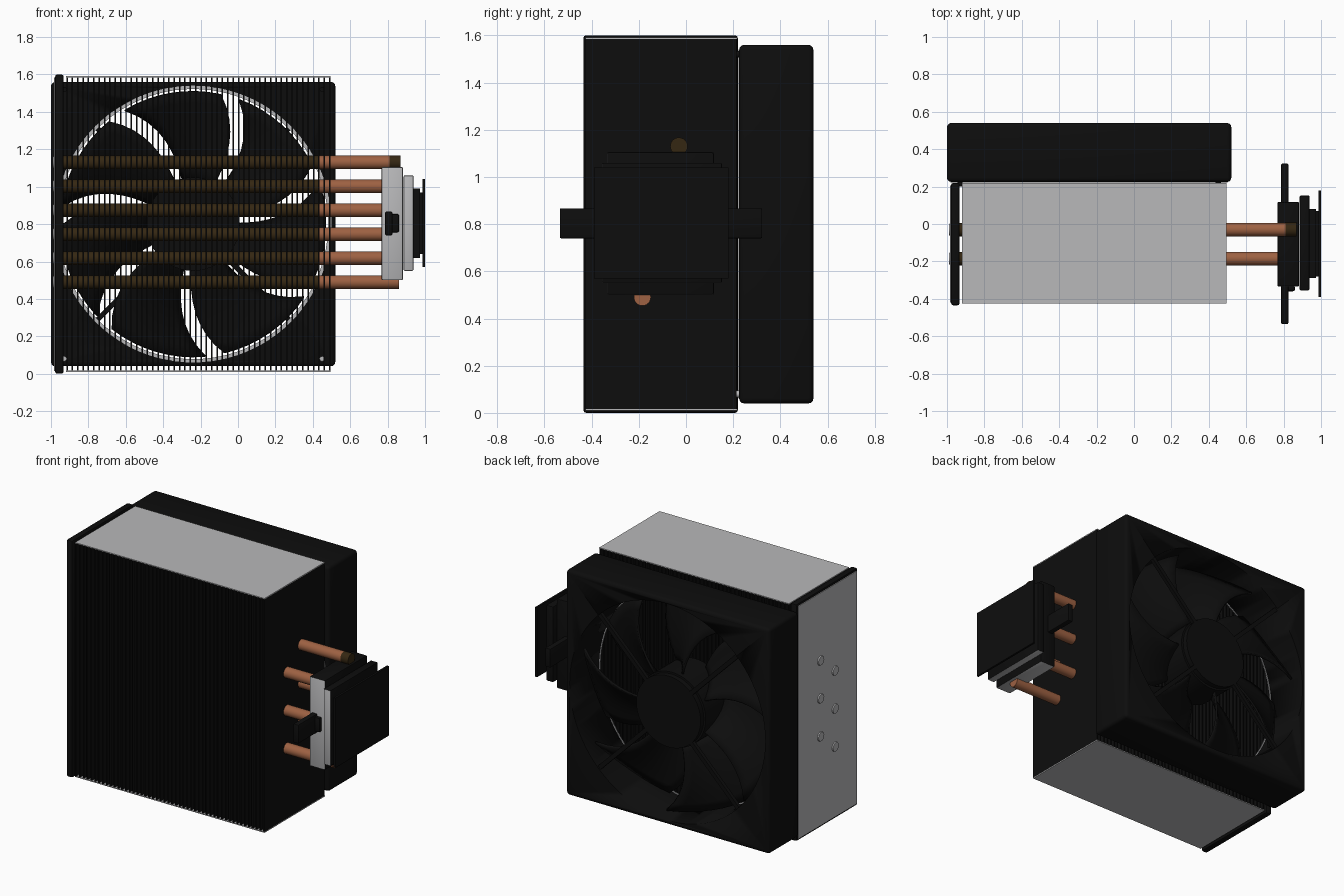
import bpy, bmesh, math
from mathutils import Matrix, Vector

if "Cube" in bpy.data.objects:
    bpy.data.objects.remove(bpy.data.objects["Cube"])


def material(name, r, g, b):
    m = bpy.data.materials.new(name)
    m.diffuse_color = (r, g, b, 1)
    m.use_nodes = True
    m.node_tree.nodes["Principled BSDF"].inputs["Base Color"].default_value = m.diffuse_color
    return m


BLACK = material("black", 0.004, 0.004, 0.004)
SILVER = material("silver", 0.48, 0.48, 0.49)
COPPER = material("copper", 0.34, 0.12, 0.055)
BRONZE = material("dark bronze", 0.035, 0.02, 0.006)

FAN_X, FAN_Z = -0.24, 0.80


def finish(name, bm, mats, rule=None, smooth=False):
    """Turn a bmesh into an object, colouring faces by an optional rule."""
    bm.normal_update()
    if rule:
        for f in bm.faces:
            f.material_index = rule(f)
    me = bpy.data.meshes.new(name)
    bm.to_mesh(me)
    bm.free()
    for m in mats:
        me.materials.append(m)
    ob = bpy.data.objects.new(name, me)
    bpy.context.collection.objects.link(ob)
    if smooth:
        bpy.ops.object.select_all(action='DESELECT')
        ob.select_set(True)
        bpy.context.view_layer.objects.active = ob
        bpy.ops.object.shade_smooth_by_angle(angle=math.radians(35))
    return ob


def add_box(bm, x, y, z):
    mid = Vector([(a + b) / 2 for a, b in (x, y, z)])
    size = [b - a for a, b in (x, y, z)]
    bmesh.ops.create_cube(bm, size=1, matrix=Matrix.Translation(mid) @ Matrix.Diagonal((*size, 1)))


def box(name, x, y, z, mats, bevel=0, rule=None, segments=2):
    bm = bmesh.new()
    add_box(bm, x, y, z)
    if bevel:
        bmesh.ops.bevel(bm, geom=bm.edges[:], offset=bevel, segments=segments,
                        profile=0.5, affect='EDGES')
    return finish(name, bm, mats, rule, smooth=bevel > 0)


def cylinder(name, axis, start, end, a, b, radius, mat, sides=24, radius2=None):
    """Cylinder along x (a=y, b=z) or along y (a=x, b=z)."""
    bm = bmesh.new()
    mid, length = (start + end) / 2, end - start
    if axis == 'X':
        mtx = Matrix.Translation((mid, a, b)) @ Matrix.Rotation(math.pi / 2, 4, 'Y')
    else:
        mtx = Matrix.Translation((a, mid, b)) @ Matrix.Rotation(-math.pi / 2, 4, 'X')
    bmesh.ops.create_cone(bm, cap_ends=True, segments=sides, radius1=radius,
                          radius2=radius2 or radius, depth=length, matrix=mtx)
    return finish(name, bm, [mat], smooth=True)


# Stack of thin cooling fins
bm = bmesh.new()
COUNT = 50
for i in range(COUNT):
    x = -0.918 + i * 1.404 / (COUNT - 1)
    add_box(bm, (x, x + 0.008), (-0.425, 0.215), (0.015, 1.585))
finish("cooling_fins", bm, [BLACK])

# Bright sheets closing the top and bottom of the fins
for name, z in (("bottom_sheet", 0.01), ("top_sheet", 1.585)):
    box(name, (-0.92, 0.495), (-0.425, 0.218), (z, z + 0.006), [SILVER])

# Left end cap with a bright outer panel
box("end_cap", (-0.978, -0.932), (-0.435, 0.22), (0, 1.6), [BLACK], bevel=0.012)
box("end_panel", (-0.983, -0.975), (-0.42, 0.205), (0.015, 1.585), [SILVER])

# Six staggered heat pipes, with polished ends on the left
for i in range(6):
    z = 1.13 - i * 0.128
    y = -0.03 if i % 2 == 0 else -0.185
    right = 0.86 if i in (0, 5) else 0.80
    cylinder(f"heat_pipe_inner_{i}", 'X', -0.935, 0.43, y, z, 0.036, BRONZE)
    cylinder(f"heat_pipe_outer_{i}", 'X', 0.43, right, y, z, 0.036, COPPER)
    cylinder(f"pipe_end_{i}", 'X', -0.99, -0.97, y, z, 0.03, SILVER, radius2=0.036)
cylinder("top_pipe_tip", 'X', 0.81, 0.868, -0.03, 1.13, 0.037, BRONZE)


# Stepped base: the front and underside are bright, the rest black
def bright_sides(f):
    return 1 if f.normal.y < -0.6 or f.normal.z < -0.6 else 0


box("base_block", (0.767, 0.883), (-0.335, 0.118), (0.50, 1.105), [BLACK, SILVER], 0.008, bright_sides)
box("base_plate", (0.886, 0.938), (-0.355, 0.152), (0.55, 1.06), [BLACK, SILVER], 0.006, bright_sides)
box("processor_body", (0.936, 0.972), (-0.29, 0.08), (0.62, 0.99), [BLACK])
box("socket_step", (0.965, 0.988), (-0.28, 0.07), (0.64, 0.97), [BLACK])
box("socket_plate", (0.986, 1.0), (-0.39, 0.18), (0.57, 1.04), [BLACK])

# Clamp bar through the base
box("clamp_bar", (0.787, 0.825), (-0.535, 0.323), (0.74, 0.867), [BLACK], 0.006)
box("clamp_boss", (0.80, 0.862), (-0.36, -0.33), (0.755, 0.855), [BLACK], 0.012)

# Fan frame with a round opening
frame = box("fan_frame", (-1.0, 0.52), (0.225, 0.54), (0.04, 1.56), [BLACK], 0.022, segments=3)
cutter = cylinder("opening_cutter", 'Y', 0.1, 0.7, FAN_X, FAN_Z, 0.73, BLACK, sides=96)
cutter.hide_render = True
cutter.hide_set(True)
cut = frame.modifiers.new("opening", 'BOOLEAN')
cut.operation = 'DIFFERENCE'
cut.object = cutter
cut.solver = 'EXACT'

# Bright lip around the front of the opening
bm = bmesh.new()
N = 96
rings = []
for r, y in ((0.722, 0.222), (0.740, 0.222), (0.740, 0.227), (0.722, 0.227)):
    rings.append([bm.verts.new((FAN_X + r * math.cos(2 * math.pi * k / N), y,
                                FAN_Z + r * math.sin(2 * math.pi * k / N))) for k in range(N)])
for j in range(4):
    p, q = rings[j], rings[(j + 1) % 4]
    for k in range(N):
        bm.faces.new((p[k], q[k], q[(k + 1) % N], p[(k + 1) % N]))
bmesh.ops.recalc_face_normals(bm, faces=bm.faces[:])
finish("opening_lip", bm, [SILVER])

# Corner spacers between the frame and the fins
for i, sx in enumerate((-1, 1)):
    for j, sz in enumerate((-1, 1)):
        cylinder(f"corner_spacer_{i}{j}", 'Y', 0.2, 0.228, FAN_X + sx * 0.69,
                 FAN_Z + sz * 0.72, 0.014, SILVER if sz < 0 else BLACK, sides=12)

# Hub and rear motor disc
cylinder("fan_hub", 'Y', 0.245, 0.49, FAN_X, FAN_Z, 0.25, BLACK, sides=48)
cylinder("motor_disc", 'Y', 0.495, 0.53, FAN_X, FAN_Z, 0.24, BLACK, sides=48)

# Seven pitched, swept blades
bm = bmesh.new()
RS, TS = 8, 8
for b in range(7):
    grid = []
    for i in range(RS + 1):
        u = i / RS
        r = 0.235 + u * 0.475
        row = []
        for j in range(TS + 1):
            t = j / TS
            ang = math.radians(b * 360 / 7 + 62 + 16 * u * u + t * (41 + 2 * u))
            y = 0.27 + 0.19 * t - 0.03 * math.sin(math.pi * t)
            row.append(bm.verts.new((FAN_X + r * math.cos(ang), y, FAN_Z + r * math.sin(ang))))
        grid.append(row)
    for i in range(RS):
        for j in range(TS):
            bm.faces.new((grid[i][j], grid[i + 1][j], grid[i + 1][j + 1], grid[i][j + 1]))
blades = finish("fan_blades", bm, [BLACK], smooth=True)
thick = blades.modifiers.new("thickness", 'SOLIDIFY')
thick.thickness = 0.014
thick.offset = 0

# Four diagonal struts holding the motor
bm = bmesh.new()
for k in range(4):
    spin = (Matrix.Translation((FAN_X, 0, FAN_Z))
            @ Matrix.Rotation(math.radians(45 + 90 * k), 4, 'Y'))
    before = set(bm.verts)
    add_box(bm, (0.22, 0.745), (0.505, 0.53), (-0.014, 0.014))
    bmesh.ops.transform(bm, matrix=spin, verts=[v for v in bm.verts if v not in before])
finish("motor_struts", bm, [BLACK])
